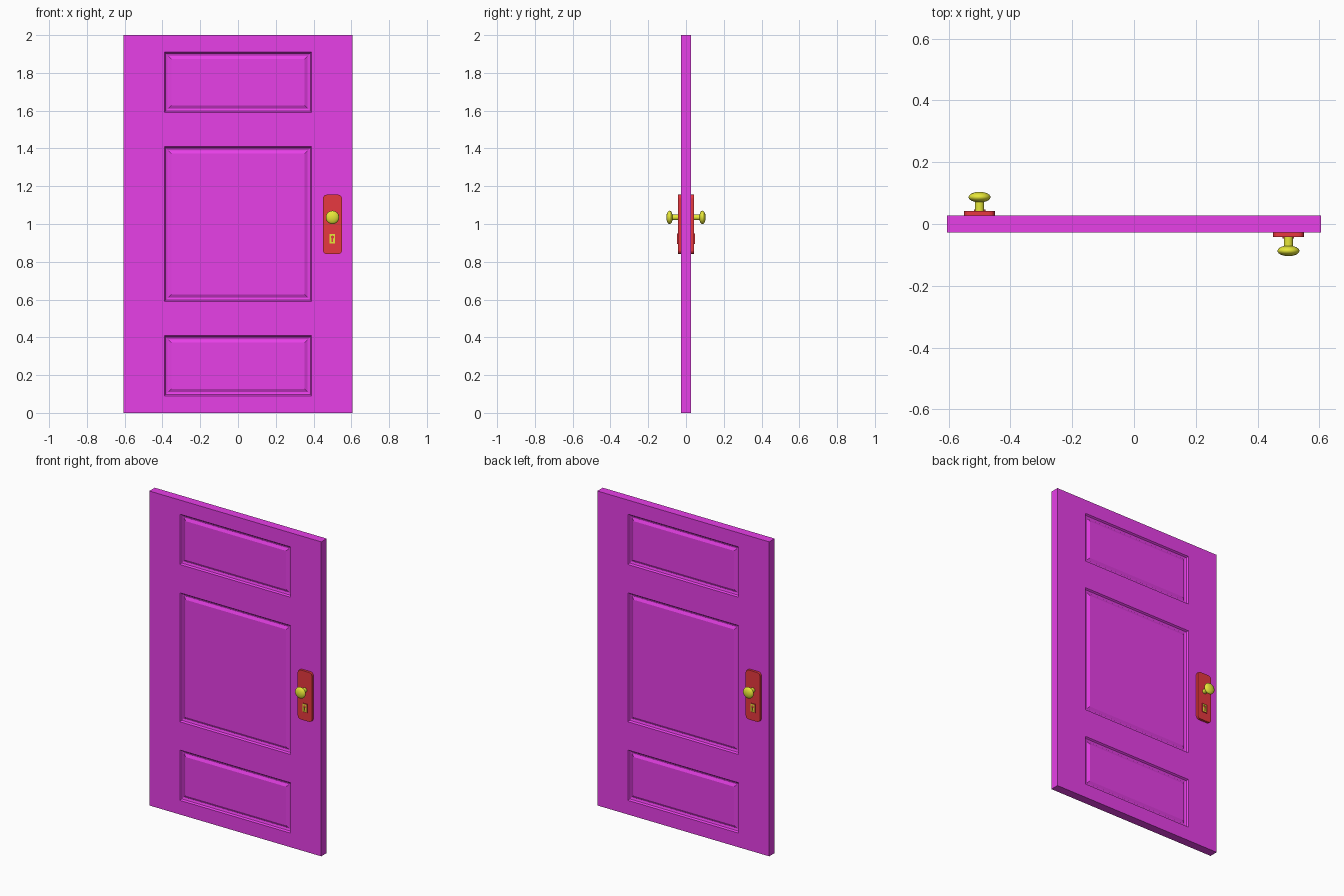
import bpy, bmesh, math
from mathutils import Vector, Matrix

if "Cube" in bpy.data.objects:
    bpy.data.objects.remove(bpy.data.objects["Cube"])


def material(name, rgb):
    m = bpy.data.materials.new(name)
    m.diffuse_color = (*rgb, 1)
    m.use_nodes = True
    m.node_tree.nodes["Principled BSDF"].inputs["Base Color"].default_value = m.diffuse_color
    return m


PURPLE = material("purple_paint", (0.8, 0.05, 0.8))
RED = material("red_plate", (0.8, 0.04, 0.05))
YELLOW = material("yellow_metal", (0.8, 0.8, 0.04))
HALF_T = 0.0275


def finish(bm, name, mat, smooth=False):
    bmesh.ops.recalc_face_normals(bm, faces=bm.faces[:])
    me = bpy.data.meshes.new(name)
    bm.to_mesh(me)
    bm.free()
    me.materials.append(mat)
    ob = bpy.data.objects.new(name, me)
    bpy.context.collection.objects.link(ob)
    if smooth:
        bpy.context.view_layer.objects.active = ob
        ob.select_set(True)
        bpy.ops.object.shade_smooth_by_angle(angle=math.radians(40))
        ob.select_set(False)
    return ob


# Door slab with moulded panels on both faces
PANELS = [(0.09, 0.41), (0.59, 1.41), (1.59, 1.91)]
PX = 0.39
bm = bmesh.new()
bmesh.ops.create_cube(bm, size=1, matrix=Matrix.Translation((0, 0, 1)) @ Matrix.Diagonal((1.21, 2 * HALF_T, 2, 1)))
cuts = [((x, 0, 0), (1, 0, 0)) for x in (-PX, PX)]
cuts += [((0, 0, z), (0, 0, 1)) for pair in PANELS for z in pair]
for co, no in cuts:
    bmesh.ops.bisect_plane(bm, geom=bm.verts[:] + bm.edges[:] + bm.faces[:], plane_co=co, plane_no=no)
bm.normal_update()


def is_panel(f):
    c = f.calc_center_median()
    return abs(f.normal.y) > 0.9 and abs(c.x) < PX and any(a < c.z < b for a, b in PANELS)


faces = [f for f in bm.faces if is_panel(f)]
for width, depth in ((0.007, -0.010), (0.011, -0.004), (0.003, 0.0), (0.016, 0.008)):
    bmesh.ops.inset_individual(bm, faces=faces, thickness=width, depth=depth, use_even_offset=True)
finish(bm, "door_slab", PURPLE)


def extrude_outline(name, pts, y0, y1, mat, m):
    """Outline in x,z pushed from y0 to y1."""
    bm = bmesh.new()
    f = bm.faces.new([bm.verts.new((x, y0, z)) for x, z in pts])
    new = bmesh.ops.extrude_face_region(bm, geom=[f], use_keep_orig=True)["geom"]
    bmesh.ops.translate(bm, vec=(0, y1 - y0, 0), verts=[v for v in new if isinstance(v, bmesh.types.BMVert)])
    bm.transform(m)
    return finish(bm, name, mat)


def rounded(cx, cz, hx, hz, r, n=6):
    pts = []
    for i, (sx, sz) in enumerate(((1, 1), (-1, 1), (-1, -1), (1, -1))):
        for k in range(n + 1):
            a = math.pi / 2 * (i + k / n)
            pts.append((cx + sx * (hx - r) + r * math.cos(a), cz + sz * (hz - r) + r * math.sin(a)))
    return pts


def lathe_knob(name, cx, cz, m):
    # Stem, then flattened round knob; pairs of radius and y
    prof = [(0.015, -0.04), (0.015, -0.074)]
    for k in range(13):
        a = math.radians(-65 + 155 * k / 12)
        prof.append((0.0355 * math.cos(a), -0.087 - 0.017 * math.sin(a)))
    bm = bmesh.new()
    vs = [bm.verts.new((cx + r, y, cz)) for r, y in prof]
    es = [bm.edges.new(p) for p in zip(vs, vs[1:])]
    bmesh.ops.spin(bm, geom=vs + es, cent=(cx, 0, cz), axis=(0, 1, 0), angle=2 * math.pi, steps=32)
    bmesh.ops.remove_doubles(bm, verts=bm.verts[:], dist=1e-5)
    bm.transform(m)
    finish(bm, name, YELLOW, True)


# One handle set per side, the back one turned half way round
KX, KZ = 0.5, 0.922
for side, m in (("front", Matrix.Identity(4)), ("back", Matrix.Rotation(math.pi, 4, 'Z'))):
    extrude_outline(side + "_plate", rounded(KX, 0.998, 0.05, 0.157, 0.02), -0.02, -0.0425, RED, m)
    lathe_knob(side + "_knob", KX, 1.035, m)
    # Lock: red rim, yellow keyhole plate split around a keyhole slot
    for sx in (-1, 1):
        extrude_outline(side + "_lock_rim", rounded(KX + sx * 0.0165, KZ, 0.002, 0.028, 0.001, 1), -0.04, -0.047, RED, m)
        half = [(KX + sx * dx, KZ + dz) for dx, dz in (
            (0, 0.026), (0.015, 0.026), (0.015, -0.026), (0, -0.026), (0, -0.018),
            (0.004, -0.018), (0.004, 0), (0.009, 0.006), (0.008, 0.014), (0, 0.017))]
        extrude_outline(side + "_keyhole_plate", half, -0.04, -0.0455, YELLOW, m)
        extrude_outline(side + "_lock_rim_end", rounded(KX, KZ + sx * 0.0265, 0.0175, 0.0015, 0.001, 1), -0.04, -0.047, RED, m)
